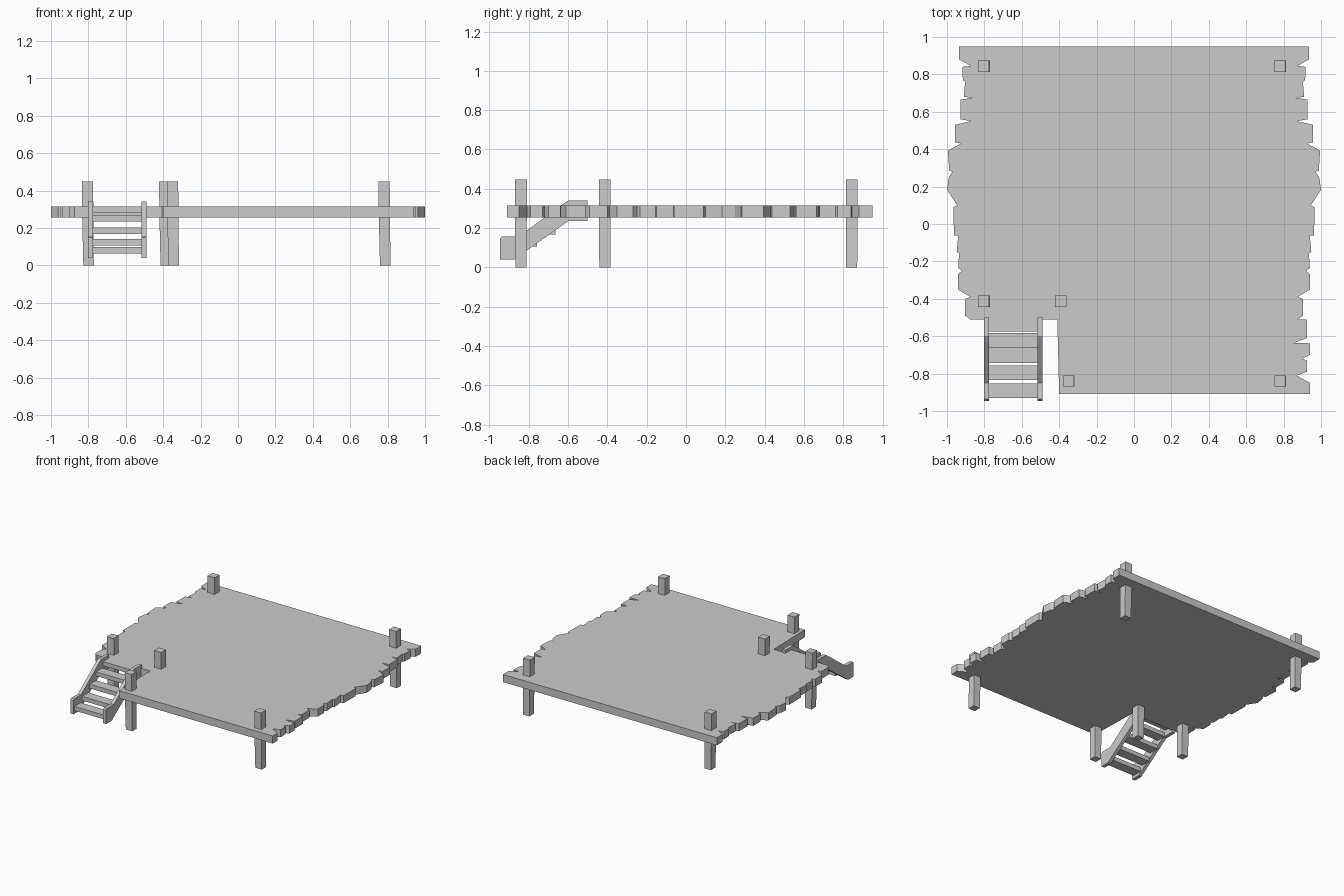
import bpy, bmesh
from mathutils import Vector

cube = bpy.data.objects.get("Cube")
if cube:
    bpy.data.objects.remove(cube, do_unlink=True)

# One plain grey wood colour for everything
wood = bpy.data.materials.new("grey_wood")
wood.use_nodes = True
grey = (0.6, 0.6, 0.6, 1)
wood.diffuse_color = grey
wood.node_tree.nodes["Principled BSDF"].inputs["Base Color"].default_value = grey


def finish(name, bm):
    """Turn a bmesh into a flat shaded object."""
    bmesh.ops.recalc_face_normals(bm, faces=bm.faces[:])
    mesh = bpy.data.meshes.new(name)
    bm.to_mesh(mesh)
    bm.free()
    mesh.materials.append(wood)
    obj = bpy.data.objects.new(name, mesh)
    bpy.context.collection.objects.link(obj)
    return obj


def prism(name, outline, depth):
    """Extrude a closed 3D outline along a depth vector."""
    bm = bmesh.new()
    face = bm.faces.new([bm.verts.new(p) for p in outline])
    result = bmesh.ops.extrude_face_region(bm, geom=[face], use_keep_orig=True)
    moved = [v for v in result["geom"] if isinstance(v, bmesh.types.BMVert)]
    bmesh.ops.translate(bm, verts=moved, vec=Vector(depth))
    return finish(name, bm)


def box(name, low, high):
    """Axis-aligned box between two corners."""
    (x0, y0, z0), (x1, y1, z1) = low, high
    base = [(x0, y0, z0), (x1, y0, z0), (x1, y1, z0), (x0, y1, z0)]
    return prism(name, base, (0, 0, z1 - z0))


# Deck: ragged plank ends, shared by both sides as far as the stair notch
deck_bottom, deck_top = 0.255, 0.315
ragged = [
    (.935, .95), (.935, .88), (.873, .845), (.918, .84), (.915, .77),
    (.903, .76), (.91, .68), (.865, .675), (.928, .665), (.928, .56),
    (.87, .55), (.958, .53), (.958, .437), (.925, .43), (.995, .393),
    (.988, .285), (.97, .28), (.99, .25), (1, .183), (.945, .1),
    (.965, .09), (.963, -.06), (.94, -.063), (.948, -.15), (.935, -.155),
    (.94, -.235), (.92, -.25), (.942, -.27), (.942, -.35), (.875, -.39),
    (.903, -.4), (.903, -.49), (.875, -.51),
]
right_tail = [
    (.925, -.512), (.925, -.61), (.855, -.635), (.94, -.638), (.94, -.7),
    (.9, -.72), (.925, -.73), (.925, -.79), (.87, -.81), (.94, -.85),
    (.94, -.91),
]
notch = [(-.40, -.91), (-.41, -.51)]
outline = ragged + right_tail + notch + [(-x, y) for x, y in reversed(ragged)]
prism("deck", [(x, y, deck_bottom) for x, y in outline],
      (0, 0, deck_top - deck_bottom))


# Posts: slightly leaning and a little slimmer at the foot
def post(name, x, y):
    bm = bmesh.new()
    rings = []
    for z, half, shift in ((0, .028, .004), (deck_bottom, .03, 0), (.447, .03, -.002)):
        corners = ((-1, -1), (1, -1), (1, 1), (-1, 1))
        rings.append([bm.verts.new((x + shift + half * a, y + half * b, z))
                      for a, b in corners])
    bm.faces.new(rings[0])
    bm.faces.new(rings[-1])
    for low, high in zip(rings, rings[1:]):
        for i in range(4):
            j = (i + 1) % 4
            bm.faces.new((low[i], low[j], high[j], high[i]))
    finish(name, bm)


post("post_back_right", -.803, .843)
post("post_back_left", .783, .843)
post("post_notch_outer", -.803, -.413)
post("post_notch_inner", -.39, -.413)
post("post_front_right", -.348, -.84)
post("post_front_left", .783, -.84)

# Stairs: two sloping stringers with level ends
stringer = [
    (-.5, .34), (-.6, .34), (-.63, .32), (-.85, .158), (-.935, .158),
    (-.945, .148), (-.945, .04), (-.875, .04), (-.6, .235), (-.5, .235),
]
for name, x in (("stringer_outer", -.803), ("stringer_inner", -.517)):
    prism(name, [(x, y, z) for y, z in stringer], (.027, 0, 0))

# Stair treads between the stringers: front edge and underside height
treads = [(-.93, .064), (-.835, .107), (-.742, .168), (-.662, .235), (-.575, .282)]
for i, (y, z) in enumerate(treads):
    box(f"tread_{i + 1}", (-.777, y, z), (-.515, y + .078, z + .033))
